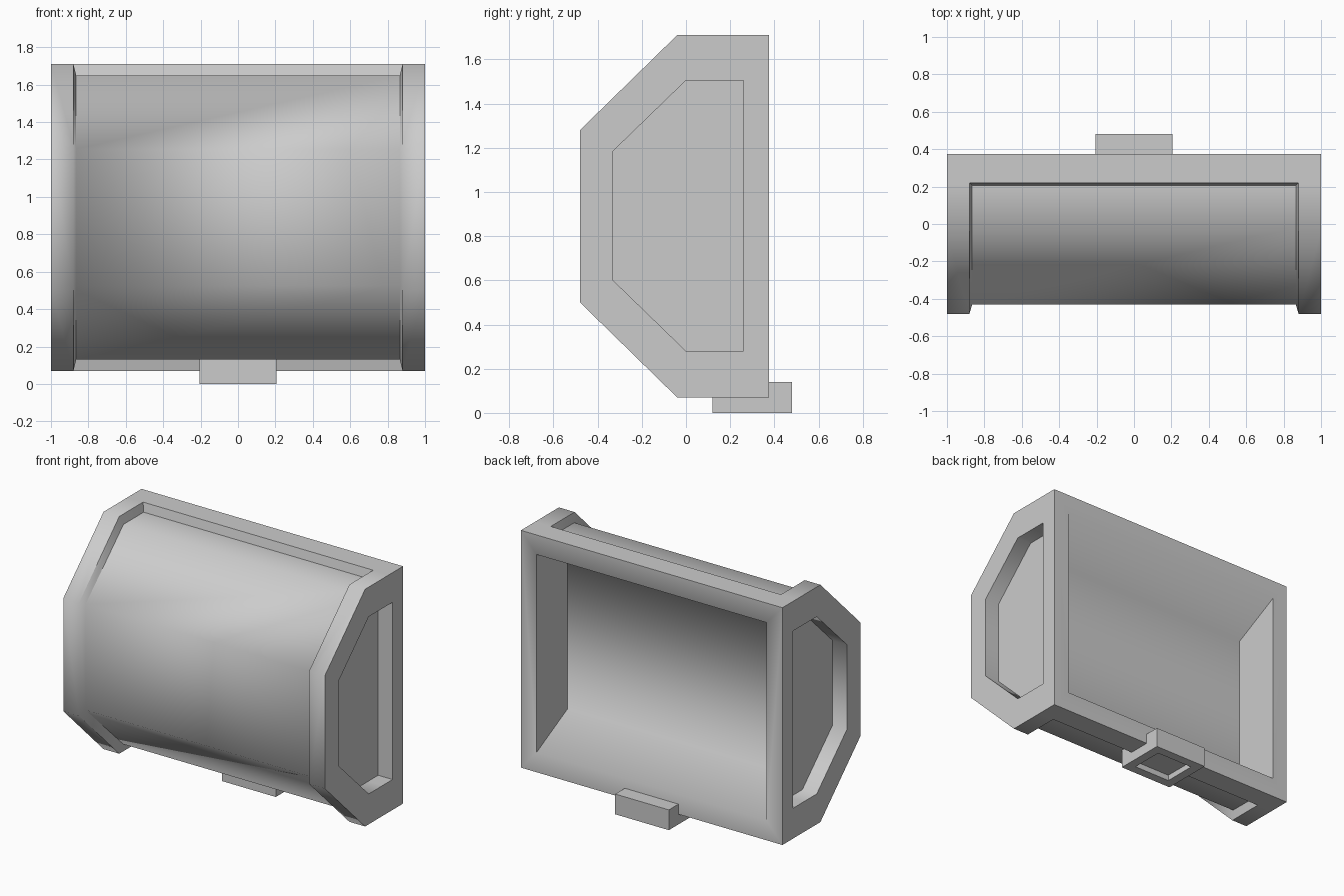
import bpy, bmesh, math

if "Cube" in bpy.data.objects:
    bpy.data.objects.remove(bpy.data.objects["Cube"])

# cross-sections as (y, z), all running the same way round with 8 points
OUTER = [(.375, 1.71), (.22, 1.71), (-.04, 1.71), (-.48, 1.28),
         (-.48, .50), (-.04, .07), (.22, .07), (.375, .07)]
GROOVE = [(.205, 1.65), (-.015, 1.65), (-.43, 1.255),
          (-.43, .525), (-.015, .13), (.205, .13)]
HOLE = [(.26, 1.505), (.15, 1.505), (0, 1.505), (-.33, 1.185),
        (-.33, .60), (0, .28), (.15, .28), (.26, .28)]


def finish(bm, name, angle):
    bmesh.ops.recalc_face_normals(bm, faces=bm.faces[:])
    mesh = bpy.data.meshes.new(name)
    bm.to_mesh(mesh)
    bm.free()
    obj = bpy.data.objects.new(name, mesh)
    bpy.context.collection.objects.link(obj)
    bpy.context.view_layer.objects.active = obj
    obj.select_set(True)
    bpy.ops.object.shade_smooth_by_angle(angle=math.radians(angle))
    obj.select_set(False)


bm = bmesh.new()


def ring(x, pts):
    return [bm.verts.new((x, y, z)) for y, z in pts]


def skin(a, b, closed=False):
    n = len(a)
    for i in range(n if closed else n - 1):
        j = (i + 1) % n
        bm.faces.new((a[i], a[j], b[j], b[i]))


# housing: raised end bands with recessed side panels
ends, bands, grooves, mouths, backs = [], [], [], [], []
for s in (1, -1):
    end, band = ring(s, OUTER), ring(s * .88, OUTER)
    groove = ring(s * .865, GROOVE)
    rim, floor = ring(s, HOLE), ring(s * .89, HOLE)
    mouth = ring(s * .88, [(.375, 1.575), (.375, .207)])
    back = ring(s * .88, [(.035, 1.40), (.035, .38)])
    skin(end, band)
    skin(band[1:7], groove)
    skin(end, rim, True)
    skin(rim, floor, True)
    bm.faces.new(floor)
    bm.faces.new((end[0], mouth[0], mouth[1], end[7]))
    skin(mouth, back)
    for store, item in zip((ends, bands, grooves, mouths, backs),
                           (end, band, groove, mouth, back)):
        store.append(item)

# long spans joining the two ends: back rims and recessed wrap
skin(bands[0][:2], bands[1][:2])
skin(bands[0][6:], bands[1][6:])
skin(*grooves)
for o, g, e, m in ((1, 0, 0, 0), (6, 5, 7, 1)):
    bm.faces.new((bands[0][o], bands[1][o], grooves[1][g], grooves[0][g]))
    bm.faces.new((ends[0][e], bands[0][e], bands[1][e], ends[1][e],
                  mouths[1][m], mouths[0][m]))
    # sloping cavity walls
    bm.faces.new((mouths[0][m], mouths[1][m], backs[1][m], backs[0][m]))
# cavity back panel
skin(*backs)
finish(bm, "housing", 75)

# foot: block under the back edge with a shallow socket below
bm = bmesh.new()
bmesh.ops.create_cube(bm, size=1)
for v in bm.verts:
    v.co = (v.co.x * .41, .30 + v.co.y * .36, .07 + v.co.z * .14)
bottom = min(bm.faces, key=lambda f: f.calc_center_median().z)
bmesh.ops.inset_region(bm, faces=[bottom], thickness=.09)
socket = bmesh.ops.extrude_discrete_faces(bm, faces=[bottom])["faces"][0]
bmesh.ops.translate(bm, verts=socket.verts[:], vec=(0, 0, .04))
finish(bm, "foot", 30)
